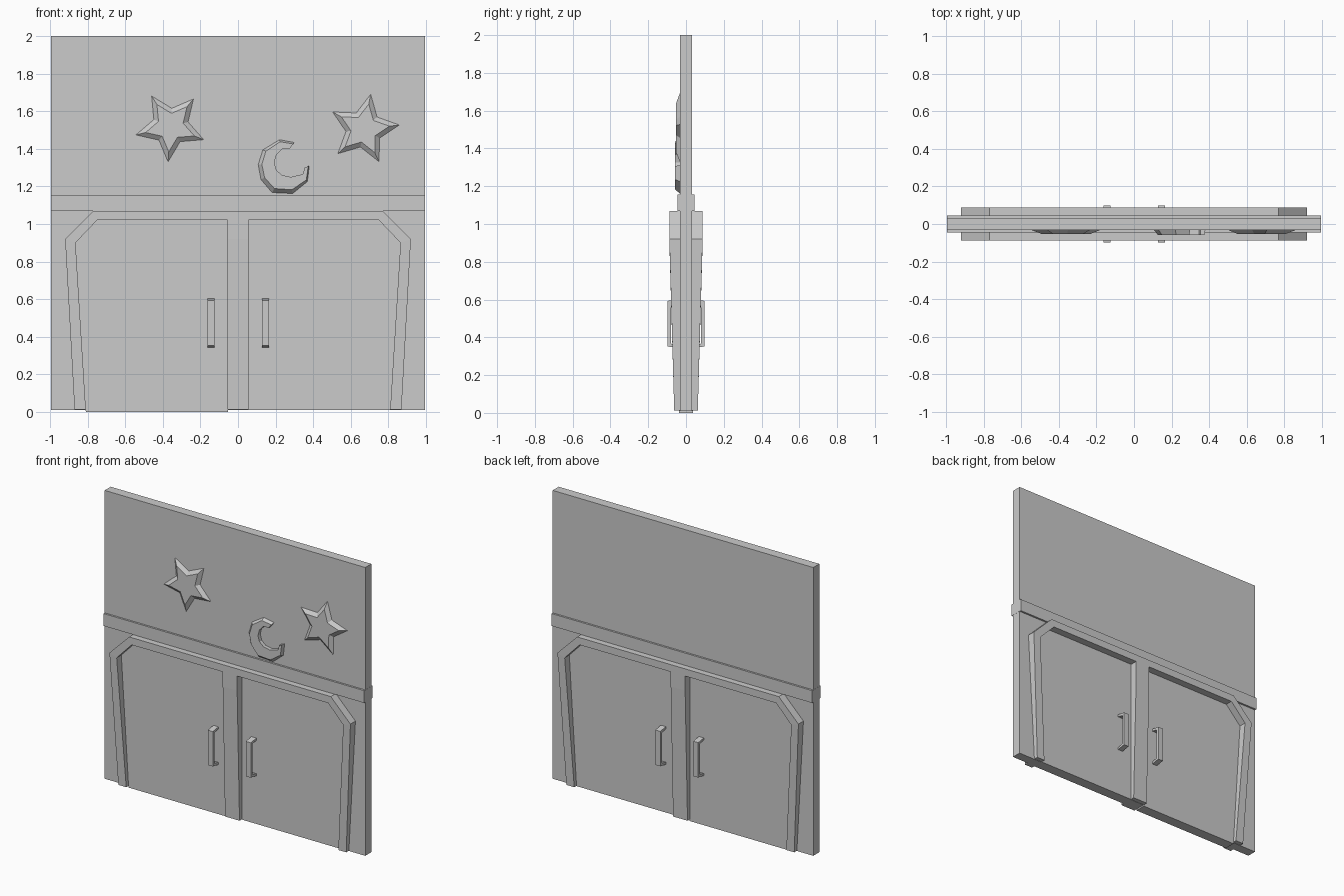
import bpy, bmesh, math

if "Cube" in bpy.data.objects:
    bpy.data.objects.remove(bpy.data.objects["Cube"])


def finish(name, bm):
    bmesh.ops.recalc_face_normals(bm, faces=bm.faces[:])
    mesh = bpy.data.meshes.new(name)
    bm.to_mesh(mesh)
    bm.free()
    obj = bpy.data.objects.new(name, mesh)
    bpy.context.collection.objects.link(obj)
    return obj


def plate(name, pts, faces, depth):
    """Flat outline in x,z made symmetric in y; depth(z) is the half thickness."""
    bm = bmesh.new()
    vs = [bm.verts.new((x, -depth(z), z)) for x, z in pts]
    for f in faces:
        bm.faces.new([vs[i] for i in f])
    ext = bmesh.ops.extrude_face_region(bm, geom=bm.faces[:], use_keep_orig=True)
    for v in ext["geom"]:
        if isinstance(v, bmesh.types.BMVert):
            v.co.y = -v.co.y
    return finish(name, bm)


def slab(name, pts, half):
    return plate(name, pts, [range(len(pts))], lambda z: half)


def loft(name, rings):
    """Join equal-length rings of points and cap both ends."""
    bm = bmesh.new()
    vr = [[bm.verts.new(p) for p in r] for r in rings]
    n = len(rings[0])
    for a, b in zip(vr, vr[1:]):
        for i in range(n):
            j = (i + 1) % n
            bm.faces.new((a[i], a[j], b[j], b[i]))
    bm.faces.new(vr[0])
    bm.faces.new(vr[-1])
    return finish(name, bm)


def rect(x0, x1, z0, z1):
    return [(x0, z0), (x1, z0), (x1, z1), (x0, z1)]


WALL = 0.033

# Wall panel and the rail across it
slab("wall_panel", rect(-0.995, 0.995, 0.01, 2.0), WALL)
slab("rail", rect(-0.996, 0.996, 1.07, 1.155), 0.046)

# Door leaves, the left one hanging slightly lower
for name, s, zb in (("left_door", -1, 0.0), ("right_door", 1, 0.01)):
    leaf = [(0.052, zb), (0.81, zb), (0.865, 0.9), (0.75, 1.02), (0.052, 1.02)]
    slab(name, [(s * x, z) for x, z in leaf], 0.037)

# Door frame: two legs, chamfered corners, header and centre post, thinner at the foot
half = [(0.87, 0.012), (0.92, 0.92), (0.77, 1.07), (0.055, 1.07),
        (0.81, 0.012), (0.865, 0.9), (0.75, 1.02), (0.055, 1.02),
        (0.055, 0.92), (0.055, 0.012)]
pts = half + [(-x, z) for x, z in half]
quads = [(0, 1, 5, 4), (1, 2, 6, 5), (2, 3, 7, 6)]
faces = quads + [tuple(i + 10 for i in q) for q in quads]
faces += [(a, a + 10, b + 10, b) for a, b in ((3, 7), (7, 8), (8, 9))]
plate("door_frame", pts, faces, lambda z: 0.062 + 0.026 * min(1, z / 0.9))

# Bracket handles on both sides of each door
for side, sy in (("front", -1), ("back", 1)):
    for hand, x in (("left", -0.143), ("right", 0.147)):
        prof = [(0.035, 0.342), (0.098, 0.352), (0.098, 0.593), (0.035, 0.603),
                (0.035, 0.588), (0.08, 0.578), (0.08, 0.367), (0.035, 0.357)]
        loft(f"{side}_{hand}_handle",
             [[(x + dx, sy * y, z) for y, z in prof] for dx in (-0.019, 0.019)])


# Raised stars with sloping edges
def star(name, cx, cz, rot):
    rings = []
    for scale, y in ((1, -0.03), (1, -WALL), (0.72, -0.053)):
        ring = []
        for i in range(10):
            r = scale * (0.096 if i % 2 else 0.19)
            a = math.radians(rot + 36 * i)
            ring.append((cx + r * math.cos(a), y, cz + r * math.sin(a)))
        rings.append(ring)
    loft(name, rings)


star("left_star", -0.359, 1.52, -94)
star("right_star", 0.67, 1.504, 79)

# Raised crescent, its outer edge sloping inwards
outer = [(0.30, 1.435), (0.22, 1.45), (0.13, 1.395), (0.105, 1.315), (0.12, 1.235),
         (0.18, 1.165), (0.29, 1.16), (0.37, 1.225), (0.38, 1.31)]
inner = [(0.275, 1.40), (0.235, 1.40), (0.203, 1.365), (0.193, 1.325), (0.205, 1.285),
         (0.235, 1.26), (0.28, 1.25), (0.345, 1.265), (0.355, 1.30)]
face = [(a + (c - a) * 0.25, b + (d - b) * 0.25) for (a, b), (c, d) in zip(outer, inner)]
loft("crescent", [[(x, y, z) for x, z in edge + inner[::-1]]
                  for edge, y in ((outer, -0.03), (face, -0.058))])
